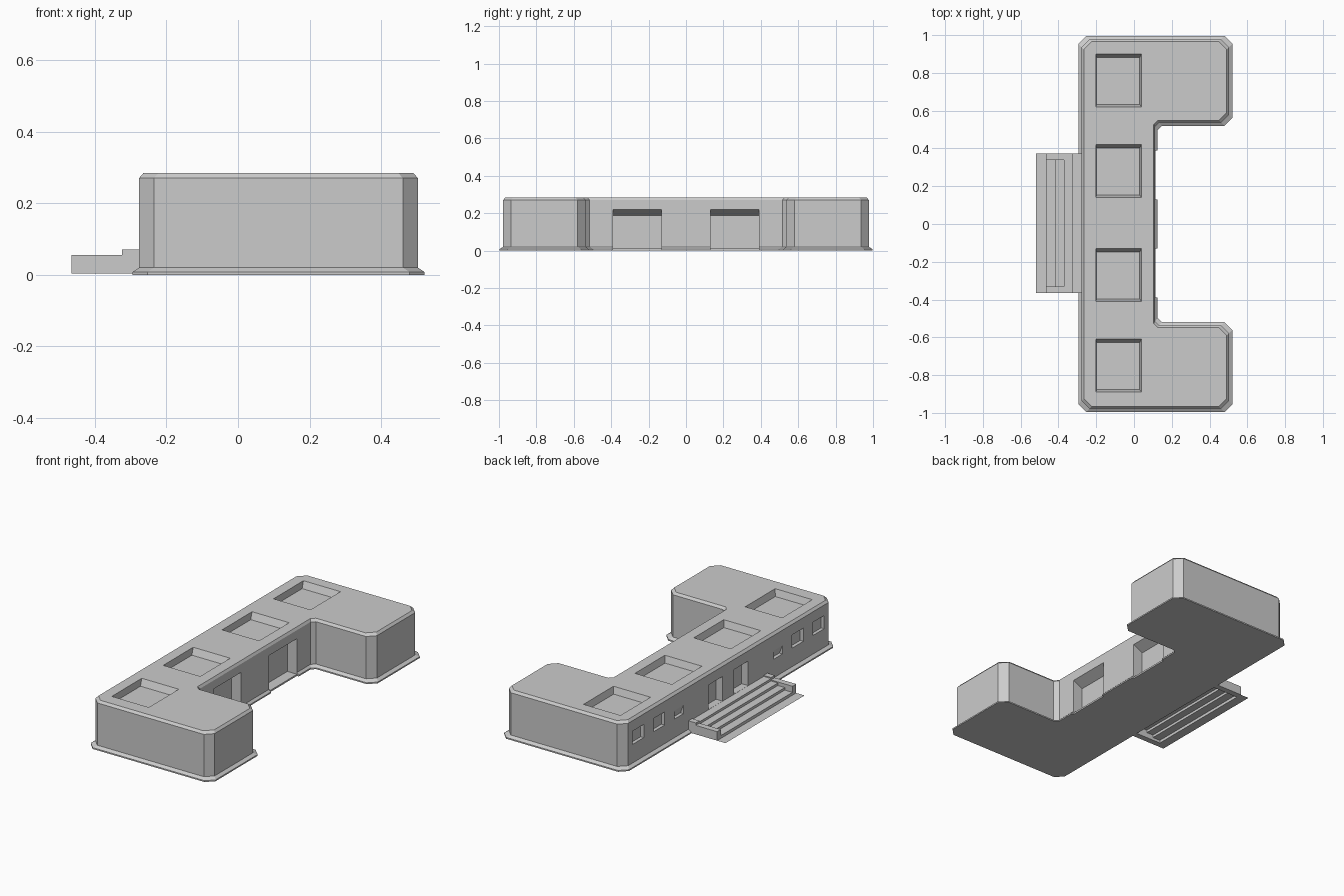
import bpy, bmesh

if "Cube" in bpy.data.objects:
    bpy.data.objects.remove(bpy.data.objects["Cube"])


def finish(name, bm):
    bmesh.ops.recalc_face_normals(bm, faces=bm.faces)
    me = bpy.data.meshes.new(name)
    bm.to_mesh(me)
    bm.free()
    ob = bpy.data.objects.new(name, me)
    bpy.context.collection.objects.link(ob)
    return ob


def loft(bm, rings, caps=True):
    """Join rings of points with quads and close both ends."""
    loops = [[bm.verts.new(p) for p in r] for r in rings]
    n = len(loops[0])
    for a, b in zip(loops, loops[1:]):
        for i in range(n):
            j = (i + 1) % n
            bm.faces.new((a[i], a[j], b[j], b[i]))
    if caps:
        bm.faces.new(loops[0][::-1])
        bm.faces.new(loops[-1])


def prism(bm, profile, y0, y1):
    """Extrude an x-z profile along y."""
    loft(bm, [[(x, y, z) for x, z in profile] for y in (y0, y1)])


def outline(d, z):
    """C-shaped plan, grown outward by d, with cut corners."""
    x0, x1, xi = -0.277 - d, 0.503 + d, 0.112 + d * 0.7
    yo, yi, c, k = 0.978 + d, 0.537 - d, 0.042, 0.022
    half = [(xi, yi - k), (xi + k, yi), (x1 - c, yi), (x1, yi + c),
            (x1, yo - c), (x1 - c, yo), (x0 + c, yo), (x0, yo - c)]
    pts = half + [(x, -y) for x, y in reversed(half)]
    return [(x, y, z) for x, y in pts]


# Main building: flared plinth, straight walls, bevelled roof edge
bm = bmesh.new()
loft(bm, [outline(d, z) for d, z in
          [(0.018, 0), (0.018, 0.008), (0, 0.02), (0, 0.27), (-0.012, 0.284)]])
building = finish("building", bm)

# Recess cutters
bm = bmesh.new()
for yc in (-0.75, -0.27, 0.28, 0.76):           # roof wells
    rings = []
    for z, t in ((0.245, 0.0), (0.284, 1.0), (0.35, 1.0)):
        xa, xb = -0.198 - 0.004 * t, 0.03 + 0.01 * t
        ya, yb = yc - 0.127 - 0.013 * t, yc + 0.122 + 0.018 * t
        rings.append([(xa, ya, z), (xb, ya, z), (xb, yb, z), (xa, yb, z)])
    loft(bm, rings)

bay = [(0.05, 0.01), (0.113, 0.01), (0.113, -0.05), (0.2, -0.05),
       (0.2, 0.22), (0.113, 0.22), (0.05, 0.188)]
door = [(-0.32, 0.065), (-0.235, 0.065), (-0.235, 0.21), (-0.32, 0.21)]
window = [(-0.32, 0.13), (-0.257, 0.13), (-0.257, 0.208), (-0.32, 0.208)]
notch = [(-0.32, 0.13), (-0.257, 0.13), (-0.279, 0.185), (-0.32, 0.185)]
for profile, a, b in ((bay, 0.13, 0.39), (door, 0.055, 0.185),
                      (window, 0.79, 0.895), (window, 0.595, 0.70),
                      (notch, 0.42, 0.505)):
    prism(bm, profile, a, b)
    prism(bm, profile, -b, -a)
cutter = finish("recess_cutter", bm)
cutter.hide_render = True

mod = building.modifiers.new("recesses", 'BOOLEAN')
mod.object = cutter
mod.operation = 'DIFFERENCE'
mod.solver = 'EXACT'
bpy.context.view_layer.objects.active = building
bpy.ops.object.modifier_apply(modifier=mod.name)
bpy.data.objects.remove(cutter)

# Entrance steps: one folded sheet from ground apron to landing
bm = bmesh.new()
steps = [(-0.52, 0.003), (-0.465, 0.003), (-0.465, 0.02), (-0.415, 0.02),
         (-0.415, 0.035), (-0.37, 0.035), (-0.37, 0.05), (-0.325, 0.05),
         (-0.325, 0.064), (-0.277, 0.064)]
rows = [[bm.verts.new((x, y, z)) for x, z in steps] for y in (-0.365, 0.373)]
for i in range(len(steps) - 1):
    bm.faces.new((rows[0][i], rows[0][i + 1], rows[1][i + 1], rows[1][i]))
finish("entrance_steps", bm)

# Low cheek walls at both ends of the steps
cheek = [(-0.465, 0.003), (-0.277, 0.003), (-0.277, 0.07), (-0.325, 0.07),
         (-0.325, 0.056), (-0.465, 0.056)]
for name, a, b in (("cheek_wall_front", -0.365, -0.33),
                   ("cheek_wall_back", 0.338, 0.373)):
    bm = bmesh.new()
    prism(bm, cheek, a, b)
    finish(name, bm)
